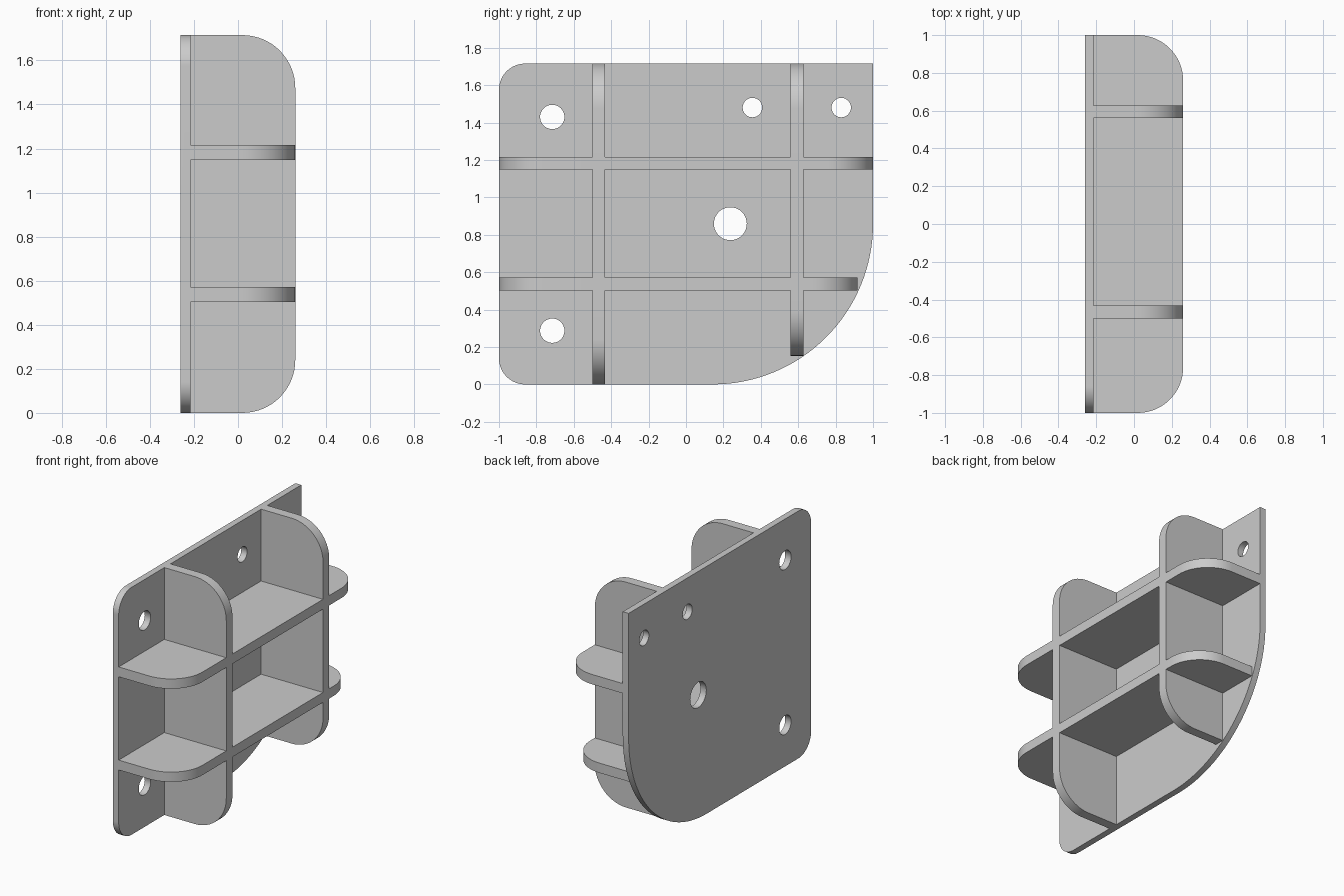
import bpy
import math
from mathutils import Matrix, Vector

cube = bpy.data.objects.get("Cube")
if cube:
    bpy.data.objects.remove(cube)

HEIGHT = 1.715
BACK, PLATE_FRONT, RIB_FRONT = -0.26, -0.215, 0.26
RIB_ROUND = 0.24
THICK = 0.068

grey = bpy.data.materials.new("plain grey")
grey.use_nodes = True
colour = (0.6, 0.6, 0.6, 1)
grey.diffuse_color = colour
grey.node_tree.nodes["Principled BSDF"].inputs["Base Color"].default_value = colour


def rounded(corners, steps=16):
    """Counter-clockwise right-angled outline; each corner is (u, v, radius, start angle)."""
    points = []
    for u, v, r, start in corners:
        if r == 0:
            points.append((u, v))
            continue
        a0 = math.radians(start)
        # the arc centre lies inward along both edges
        cu = u - r * (math.cos(a0) + math.cos(a0 + math.pi / 2))
        cv = v - r * (math.sin(a0) + math.sin(a0 + math.pi / 2))
        for i in range(steps + 1):
            a = a0 + math.pi / 2 * i / steps
            points.append((cu + r * math.cos(a), cv + r * math.sin(a)))
    return points


def extrude(name, outline, place, low, high):
    """Prism of an outline; place(u, v, w) gives the position at depth w."""
    n = len(outline)
    verts = [place(u, v, w) for w in (low, high) for u, v in outline]
    faces = [list(range(n))[::-1], list(range(n, 2 * n))]
    faces += [(i, (i + 1) % n, n + (i + 1) % n, n + i) for i in range(n)]
    # flip the winding if the placement mirrors the outline
    axes = [Vector(place(*a)) - Vector(place(0, 0, 0)) for a in Matrix.Identity(3)]
    if axes[0].cross(axes[1]).dot(axes[2]) < 0:
        faces = [list(f)[::-1] for f in faces]
    mesh = bpy.data.meshes.new(name)
    mesh.from_pydata(verts, [], faces)
    mesh.materials.append(grey)
    obj = bpy.data.objects.new(name, mesh)
    bpy.context.collection.objects.link(obj)
    return obj


def combine(body, other, operation):
    mod = body.modifiers.new(operation, 'BOOLEAN')
    mod.operation = operation
    mod.solver = 'EXACT'
    mod.object = other
    bpy.context.view_layer.objects.active = body
    bpy.ops.object.modifier_apply(modifier=mod.name)
    bpy.data.objects.remove(other)


def facing_x(u, v, w):
    return (w, u, v)


def upright(u, v, w):
    return (u, w, v)


def level(u, v, w):
    return (u, v, w)


# Mounting plate with one large swept corner
plate = rounded([(1, 0, HEIGHT / 2, 270), (1, HEIGHT, 0, 0),
                 (-1, HEIGHT, 0.14, 90), (-1, 0, 0.14, 180)], 32)
bracket = extrude("ribbed_bracket", plate, facing_x, BACK, PLATE_FRONT)


# Crossed ribs with rounded outer corners
def rib_outline(start, end):
    root = BACK + 0.02
    return rounded([(root, start, 0, 0), (RIB_FRONT, start, RIB_ROUND, 270),
                    (RIB_FRONT, end, RIB_ROUND, 0), (root, end, 0, 0)])


for y, bottom in ((-0.5, 0), (0.56, 0.153)):
    rib = extrude("upright_rib", rib_outline(bottom, HEIGHT), upright, y, y + THICK)
    combine(bracket, rib, 'UNION')
for z, end in ((0.503, 0.918), (1.149, 1)):
    rib = extrude("level_rib", rib_outline(-1, end), level, z, z + THICK)
    combine(bracket, rib, 'UNION')

# Fixing holes through the plate
for y, z, r in ((-0.715, 1.43, 0.065), (-0.715, 0.287, 0.065), (0.355, 1.48, 0.052),
                (0.83, 1.48, 0.052), (0.237, 0.859, 0.088)):
    ring = [(y + r * math.cos(math.tau * i / 40), z + r * math.sin(math.tau * i / 40))
            for i in range(40)]
    combine(bracket, extrude("hole_cutter", ring, facing_x, BACK - 0.1, PLATE_FRONT + 0.1),
            'DIFFERENCE')

bpy.ops.object.select_all(action='DESELECT')
bracket.select_set(True)
bpy.context.view_layer.objects.active = bracket
bpy.ops.object.shade_smooth_by_angle(angle=math.radians(30))
